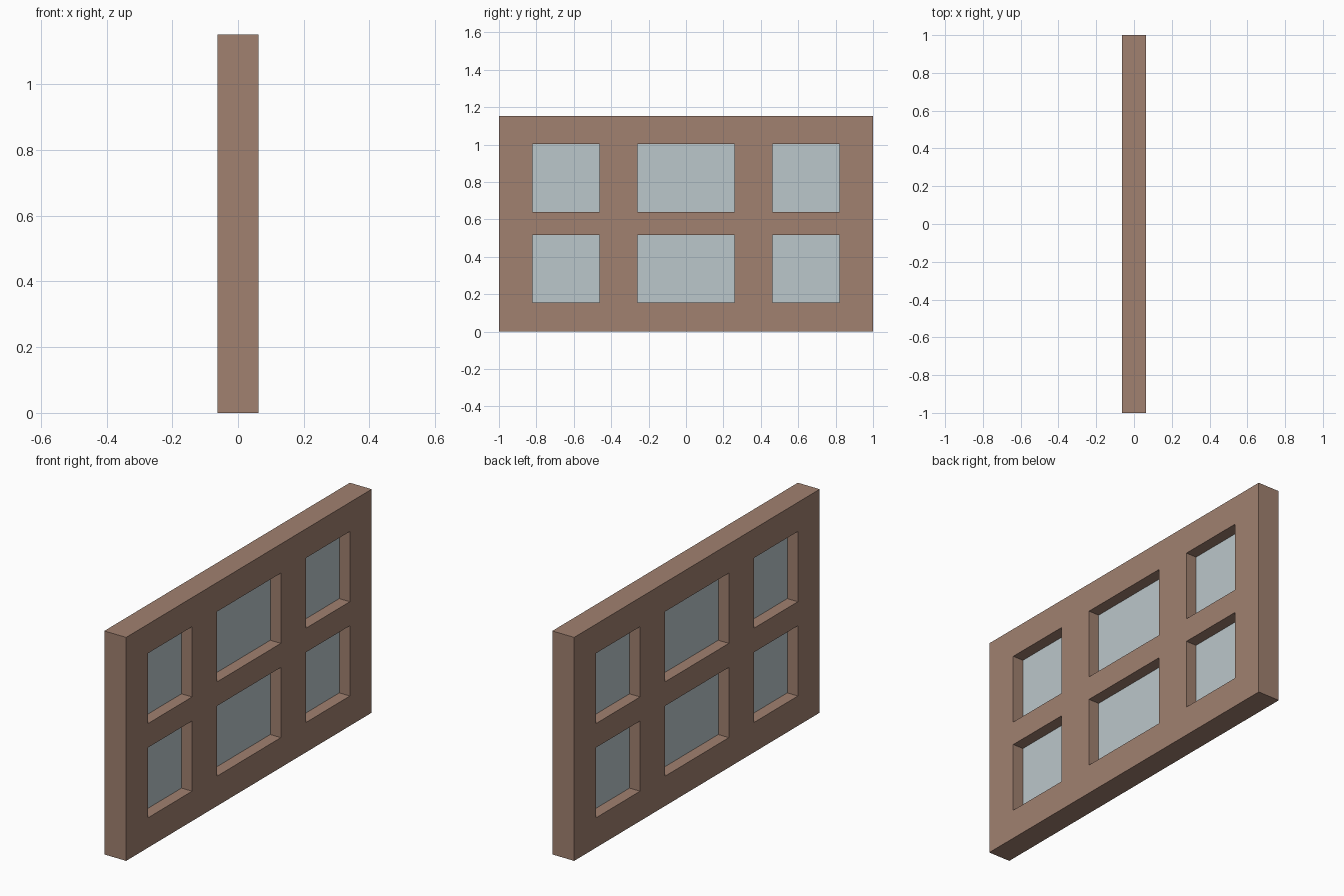
import bpy, bmesh

if "Cube" in bpy.data.objects:
    bpy.data.objects.remove(bpy.data.objects["Cube"])

def material(name, rgb):
    m = bpy.data.materials.new(name)
    lin = [c / 12.92 if c <= 0.04045 else ((c + 0.055) / 1.055) ** 2.4 for c in rgb]
    m.diffuse_color = (*lin, 1.0)
    m.use_nodes = True
    m.node_tree.nodes["Principled BSDF"].inputs["Base Color"].default_value = m.diffuse_color
    return m

brown = material("brown frame", (0.63, 0.505, 0.44))
pale = material("pale glass", (0.735, 0.78, 0.795))

def make_object(name, bm, mat):
    bmesh.ops.recalc_face_normals(bm, faces=bm.faces)
    me = bpy.data.meshes.new(name)
    bm.to_mesh(me)
    bm.free()
    me.materials.append(mat)
    ob = bpy.data.objects.new(name, me)
    bpy.context.collection.objects.link(ob)
    return ob

# Grid lines of the frame; odd column and odd row cells are window openings
YS = [-1.0, -0.822, -0.463, -0.26, 0.26, 0.463, 0.822, 1.0]
ZS = [0.0, 0.154, 0.516, 0.64, 1.002, 1.152]
HALF = 0.0623   # half thickness of the frame
GLASS = 0.002   # half thickness of the panes

# Frame: flat lattice of cells extruded through its thickness
bm = bmesh.new()
v = [[bm.verts.new((-HALF, y, z)) for z in ZS] for y in YS]
for i in range(len(YS) - 1):
    for j in range(len(ZS) - 1):
        if not (i % 2 and j % 2):
            bm.faces.new((v[i][j], v[i + 1][j], v[i + 1][j + 1], v[i][j + 1]))
ext = bmesh.ops.extrude_face_region(bm, geom=bm.faces[:], use_keep_orig=True)
for e in ext["geom"]:
    if isinstance(e, bmesh.types.BMVert):
        e.co.x = HALF
# Merge coplanar cells into clean faces
bmesh.ops.recalc_face_normals(bm, faces=bm.faces)
make_object("window_frame", bm, brown)

# Glass panes: thin plates in the middle of each opening
for i in range(1, len(YS) - 1, 2):
    for j in range(1, len(ZS) - 1, 2):
        bm = bmesh.new()
        bmesh.ops.create_cube(bm, size=1.0)
        y0, y1, z0, z1 = YS[i], YS[i + 1], ZS[j], ZS[j + 1]
        for p in bm.verts:
            p.co = (p.co.x * 2 * GLASS,
                    (y0 + y1) / 2 + p.co.y * (y1 - y0),
                    (z0 + z1) / 2 + p.co.z * (z1 - z0))
        make_object(f"glass_pane_{i // 2}_{j // 2}", bm, pale)
